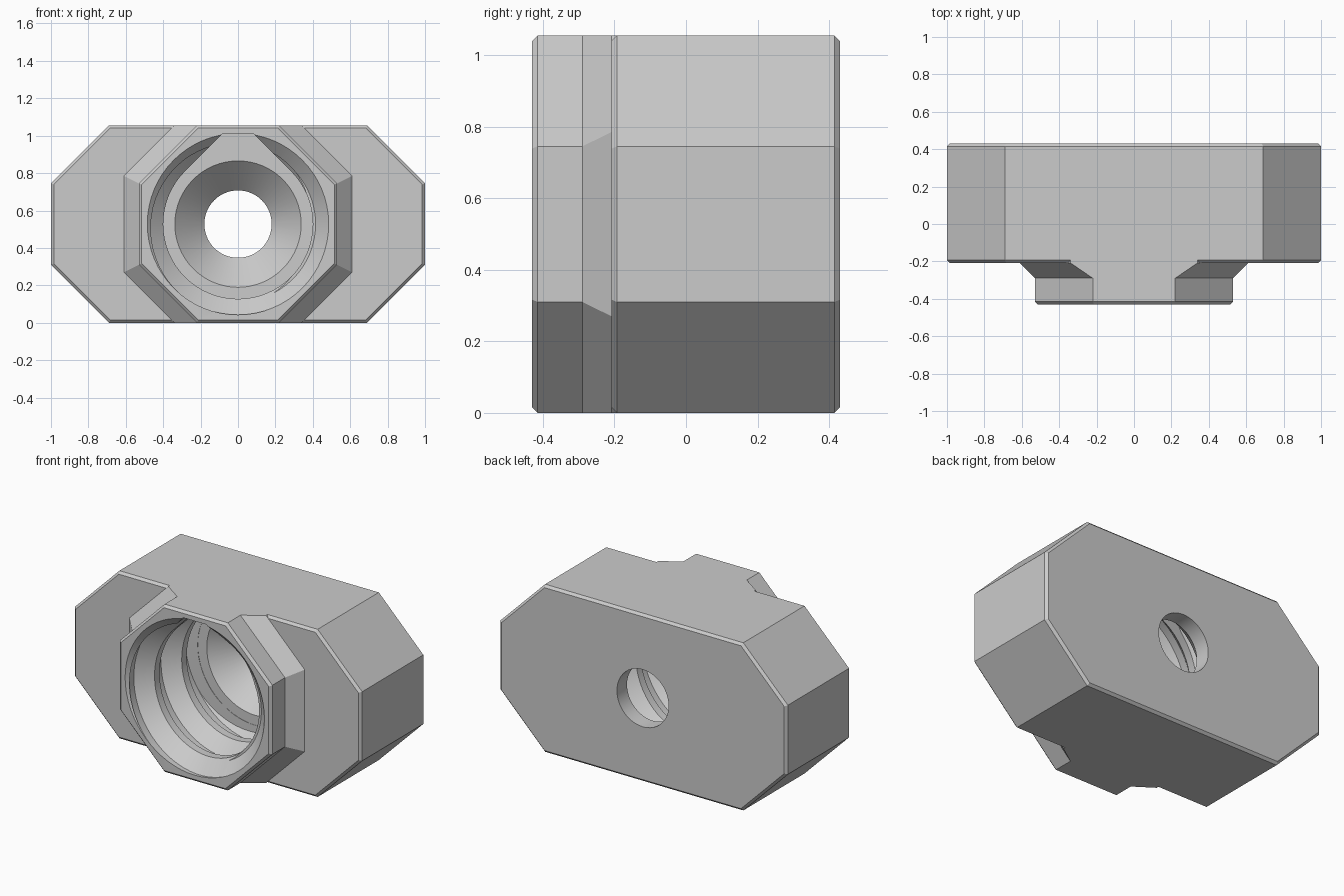
import bpy, bmesh
from math import sin, cos, pi, radians, floor

if "Cube" in bpy.data.objects:
    bpy.data.objects.remove(bpy.data.objects["Cube"])

H = 1.055 / 2                 # half height, also the bore axis
MAJOR, MINOR, HOLE = 0.485, 0.40, 0.18
FRONT, FLOOR, BACK = -0.43, 0.17, 0.43
PITCH, SEG = 0.27, 64

grey = bpy.data.materials.new("Light grey")
grey.use_nodes = True
grey.diffuse_color = (0.6, 0.6, 0.6, 1)
grey.node_tree.nodes["Principled BSDF"].inputs["Base Color"].default_value = (0.6, 0.6, 0.6, 1)


def finish(name, bm):
    bmesh.ops.recalc_face_normals(bm, faces=bm.faces)
    mesh = bpy.data.meshes.new(name)
    bm.to_mesh(mesh)
    bm.free()
    mesh.materials.append(grey)
    obj = bpy.data.objects.new(name, mesh)
    bpy.context.collection.objects.link(obj)
    return obj


def loft(name, sections):
    """Solid through (y, [(x, z), ...]) sections, z measured from the axis."""
    bm = bmesh.new()
    rings = [[bm.verts.new((x, y, z + H)) for x, z in pts] for y, pts in sections]
    n = len(rings[0])
    for a, b in zip(rings, rings[1:]):
        for i in range(n):
            j = (i + 1) % n
            bm.faces.new((a[i], a[j], b[j], b[i]))
    bm.faces.new(rings[0])
    bm.faces.new(rings[-1])
    return finish(name, bm)


def octagon(w, c, d, inset=0):
    k = 0.414 * inset
    w, h, c, d = w - inset, H - inset, c - k, d - k
    return [(w, -d), (w, d), (c, h), (-c, h), (-w, d), (-w, -d), (-c, -h), (c, -h)]


def circle(r):
    return [(r * sin(2 * pi * i / SEG), r * cos(2 * pi * i / SEG)) for i in range(SEG)]


def boolean(target, tool, operation):
    mod = target.modifiers.new(operation, 'BOOLEAN')
    mod.object, mod.operation, mod.solver = tool, operation, 'EXACT'
    bpy.context.view_layer.objects.active = target
    bpy.ops.object.modifier_apply(modifier=mod.name)
    bpy.data.objects.remove(tool)


def thread_cutter():
    """Helical bore: profile rows sheared along the axis and clamped to its ends."""
    flank = MAJOR - MINOR
    crest = 0.05
    stops = [(0, MINOR), (crest, MINOR), (crest + flank, MAJOR),
             (PITCH - flank, MAJOR), (PITCH, MINOR)]

    def radius(t):
        t -= floor(t / PITCH + 1e-6) * PITCH
        for (t0, r0), (t1, r1) in zip(stops, stops[1:]):
            if t <= t1:
                return r0 + (r1 - r0) * max(t - t0, 0) / (t1 - t0)
        return MINOR

    start = FRONT - 0.03
    rows = [start + k * PITCH + t for k in range(-2, 5) for t, r in stops[:-1]]
    bm = bmesh.new()
    columns = []
    for i in range(SEG + 1):
        a = 2 * pi * i / SEG
        shift = PITCH * i / SEG
        col = []
        for row in rows:
            y = min(max(row + shift, start), FLOOR)
            r = radius(y - shift - start)
            col.append(bm.verts.new((r * sin(a), y, H + r * cos(a))))
        columns.append(col)
    for a, b in zip(columns, columns[1:]):
        for j in range(len(rows) - 1):
            bm.faces.new((a[j], b[j], b[j + 1], a[j + 1]))
    bm.faces.new([c[0] for c in columns[:-1]])
    bm.faces.new([c[-1] for c in columns[:-1]])
    bmesh.ops.remove_doubles(bm, verts=bm.verts, dist=0.0005)
    bmesh.ops.triangulate(bm, faces=[f for f in bm.faces if len(f.verts) == 4])
    return finish("thread_cutter", bm)


# Chamfered wide plate
E = 0.015
plate = (1.0, 0.69, 0.2175)
body = loft("threaded_mount", [
    (-0.208, octagon(*plate, E)), (-0.208 + E, octagon(*plate)),
    (BACK - E, octagon(*plate)), (BACK, octagon(*plate, E))])

# Front collar flaring out onto the plate
collar, flare = (0.53, 0.22, 0.2175), (0.61, 0.34, 0.2575)
boolean(body, loft("collar", [
    (FRONT, octagon(*collar, E)), (FRONT + E, octagon(*collar)),
    (-0.29, octagon(*collar)), (-0.208, octagon(*flare)), (-0.1, octagon(*flare))]), 'UNION')

# Threaded bore
boolean(body, thread_cutter(), 'DIFFERENCE')

# Countersunk mouth
boolean(body, loft("mouth_cutter", [
    (FRONT - 0.02, circle(MAJOR + 0.02)), (FRONT + 0.07, circle(MINOR + 0.015))]), 'DIFFERENCE')

# Teardrop relief along the top of the bore
arc = [(MINOR * sin(radians(45 + 270 * i / 48)), MINOR * cos(radians(45 + 270 * i / 48)))
       for i in range(49)]
tip = MINOR * 2 ** 0.5 - MAJOR
teardrop = arc + [(-tip, MAJOR), (tip, MAJOR)]
boolean(body, loft("teardrop_cutter", [
    (FRONT - 0.05, teardrop), (FLOOR + 0.002, teardrop)]), 'DIFFERENCE')

# Tapered seat and through hole
boolean(body, loft("seat_cutter", [
    (FLOOR - 0.03, circle(0.34)), (FLOOR, circle(0.34)), (FLOOR + 0.16, circle(HOLE)),
    (BACK + 0.05, circle(HOLE))]), 'DIFFERENCE')

bpy.ops.object.select_all(action='DESELECT')
body.select_set(True)
bpy.context.view_layer.objects.active = body
bpy.ops.object.shade_smooth_by_angle(angle=radians(25))
